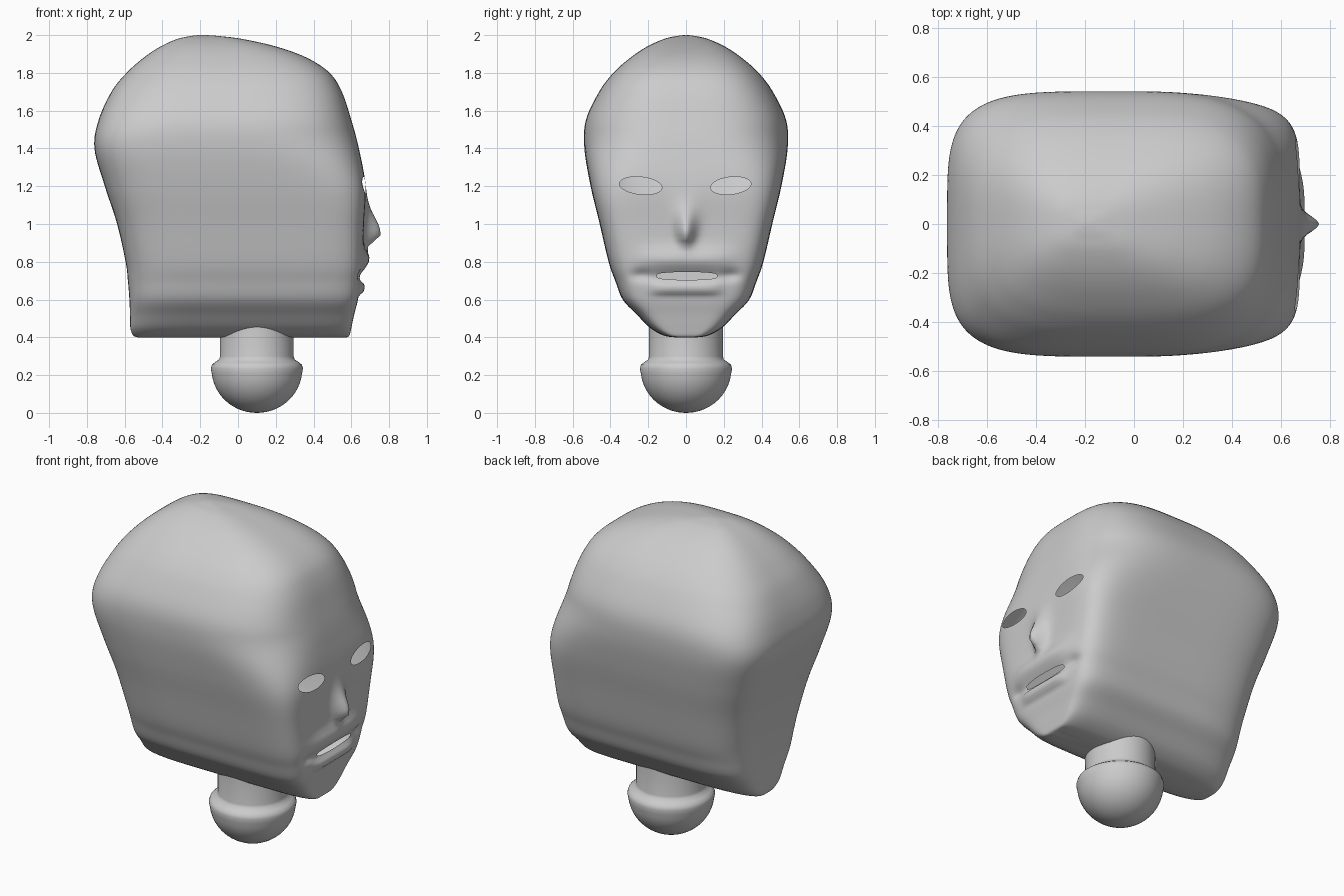
import bpy, bmesh
from math import cos, sin, pi, exp, radians, copysign
from mathutils import Vector

default_cube = bpy.data.objects.get("Cube")
if default_cube:
    bpy.data.objects.remove(default_cube, do_unlink=True)

# One plain grey for everything
grey = bpy.data.materials.new("plain_grey")
grey.use_nodes = True
grey.diffuse_color = (0.6, 0.6, 0.6, 1)
shader = next(n for n in grey.node_tree.nodes if n.type == 'BSDF_PRINCIPLED')
shader.inputs["Base Color"].default_value = grey.diffuse_color


def make_object(name, bm):
    bmesh.ops.recalc_face_normals(bm, faces=bm.faces[:])
    mesh = bpy.data.meshes.new(name)
    bm.to_mesh(mesh)
    bm.free()
    mesh.materials.append(grey)
    obj = bpy.data.objects.new(name, mesh)
    bpy.context.collection.objects.link(obj)
    return obj


def smooth(obj, degrees):
    bpy.ops.object.select_all(action='DESELECT')
    obj.select_set(True)
    bpy.context.view_layer.objects.active = obj
    bpy.ops.object.shade_smooth_by_angle(angle=radians(degrees))


def spline(rows, steps):
    """Catmull-Rom interpolation through a list of rows."""
    pts = [Vector(r) for r in rows]
    out = []
    for i in range(len(pts) - 1):
        a, b, c, d = (pts[max(i - 1, 0)], pts[i], pts[i + 1],
                      pts[min(i + 2, len(pts) - 1)])
        for k in range(steps):
            t = k / steps
            out.append(0.5 * (2 * b + (c - a) * t + (2 * a - 5 * b + 4 * c - d) * t ** 2
                              + (3 * b - a - 3 * c + d) * t ** 3))
    return out + [pts[-1]]


def ramp(value, low, high):
    t = min(max((value - low) / (high - low), 0), 1)
    return t * t * (3 - 2 * t)


def bell(value, centre, width, power=2):
    return exp(-abs((value - centre) / width) ** power)


def face_relief(y, z):
    """Forward offset of nose and lips on the face."""
    drop = 0.13 if z > 0.945 else 0.05
    nose_width = 0.04 + 0.16 * max(z - 0.92, 0)
    nose = 0.09 * bell(z, 0.945, drop) * bell(y, 0, nose_width)
    upper_lip = 0.035 * bell(z, 0.815, 0.055) * bell(y, 0, 0.24, 4)
    lower_lip = 0.025 * bell(z, 0.66, 0.032, 4) * bell(y, 0, 0.18, 6)
    mouth_line = -0.012 * bell(z, 0.725, 0.025) * bell(y, 0, 0.22, 4)
    corners = -0.018 * bell(z, 0.73, 0.03) * bell(abs(y), 0.24, 0.05)
    return nose + upper_lip + lower_lip + mouth_line + corners


# Head sections: height, back x, front x, half width
SECTIONS = [
    (0.40, -0.53, 0.575, 0.06), (0.41, -0.555, 0.59, 0.12), (0.45, -0.57, 0.60, 0.19),
    (0.52, -0.572, 0.615, 0.26), (0.60, -0.575, 0.635, 0.335), (0.70, -0.583, 0.65, 0.375),
    (0.80, -0.595, 0.66, 0.41), (1.0, -0.64, 0.667, 0.457), (1.2, -0.705, 0.675, 0.505),
    (1.4, -0.76, 0.64, 0.538), (1.55, -0.738, 0.60, 0.53), (1.7, -0.67, 0.55, 0.46),
    (1.8, -0.59, 0.485, 0.385), (1.88, -0.50, 0.365, 0.295), (1.94, -0.41, 0.20, 0.205),
    (1.98, -0.32, 0.02, 0.115), (1.995, -0.25, -0.10, 0.05), (2.0, -0.21, -0.17, 0.01)]
SIDE = 60

# Walk round a unit square, one loop per section
square = []
for k in range(SIDE):
    s = -1 + 2 * k / SIDE
    square.append((1, s))
square += [(-v, u) for u, v in square]
square += [(-u, -v) for u, v in square]

bm = bmesh.new()
loops = []
for z, back, front, half in spline(SECTIONS, 7):
    mid, reach = (front + back) / 2, (front - back) / 2
    sharp_front = 3.2 + 3.8 * ramp(1.5 - z, 0, 0.5)
    sharp_back = 3.2 + 1.1 * ramp(1.8 - z, 0, 0.4)
    loop = []
    for u, v in square:
        n = sharp_front if u > 0 else sharp_back
        r = (abs(u) ** n + abs(v) ** n) ** (-1 / n)
        x, y = mid + reach * u * r, half * v * r
        if u > 0.999:
            x += face_relief(y, z)
        loop.append(bm.verts.new((x, y, z)))
    loops.append(loop)
for low, high in zip(loops, loops[1:]):
    for i in range(len(low)):
        j = (i + 1) % len(low)
        bm.faces.new((low[i], low[j], high[j], high[i]))
bm.faces.new(loops[0])
bm.faces.new(loops[-1])
head = make_object("head", bm)


# Openings for the eyes and mouth: centre y, z, half width, half height, tilt, squareness
HOLES = [(-0.24, 1.203, 0.113, 0.046, -0.01, 1), (0.237, 1.203, 0.107, 0.046, 0.01, 1),
         (0.005, 0.725, 0.16, 0.021, 0, 0.6)]
INNER, OUTER = 0.5, 1.0

for cy, cz, wide, tall, tilt, square_off in HOLES:
    bm = bmesh.new()
    outline = []
    for k in range(40):
        a = 2 * pi * (k + 0.5) / 40
        rise = copysign(abs(sin(a)) ** square_off, sin(a))
        outline.append(bm.verts.new((INNER, cy + wide * cos(a), cz + tall * rise + tilt * cos(a))))
    base = bm.faces.new(outline)
    top = bmesh.ops.extrude_face_region(bm, geom=[base])["geom"]
    for v in top:
        if isinstance(v, bmesh.types.BMVert):
            v.co.x = OUTER
    cutter = make_object("opening_cutter", bm)
    cutter.hide_render = True
    cut = head.modifiers.new("opening", 'BOOLEAN')
    cut.operation = 'DIFFERENCE'
    cut.solver = 'EXACT'
    cut.object = cutter
    bpy.context.view_layer.update()
    graph = bpy.context.evaluated_depsgraph_get()
    result = bpy.data.meshes.new_from_object(head.evaluated_get(graph))
    head.modifiers.clear()
    head.data = result
    bpy.data.objects.remove(cutter, do_unlink=True)

# Drop the tunnel walls so the head is an open shell
bm = bmesh.new()
bm.from_mesh(head.data)
bm.normal_update()
tunnel = []
for f in bm.faces:
    c = f.calc_center_median()
    for cy, cz, wide, tall, tilt, _ in HOLES:
        inside = abs(c.y - cy) < wide + 0.005 and abs(c.z - cz) < tall + 0.015
        if inside and c.x > INNER - 0.01 and (abs(f.normal.x) < 0.01 or c.x < INNER + 0.01):
            tunnel.append(f)
            break
bmesh.ops.delete(bm, geom=tunnel, context='FACES')
bm.to_mesh(head.data)
bm.free()
head.data.name = "head"
smooth(head, 60)


# Neck with a flared collar and a rounded foot
profile = [(0.195, 0.52), (0.195, 0.30), (0.2, 0.283), (0.222, 0.268), (0.238, 0.255), (0.244, 0.235)]
profile += [(0.24 * cos(a), 0.232 - 0.232 * sin(a)) for a in (pi / 2 * k / 14 for k in range(1, 15))]
bm = bmesh.new()
points = [bm.verts.new((r, 0, z)) for r, z in profile]
edges = [bm.edges.new(pair) for pair in zip(points, points[1:])]
bmesh.ops.spin(bm, geom=points + edges, cent=(0, 0, 0), axis=(0, 0, 1), angle=2 * pi, steps=64)
bmesh.ops.remove_doubles(bm, verts=bm.verts[:], dist=0.0005)
neck = make_object("neck", bm)
neck.location.x = 0.1
smooth(neck, 40)
